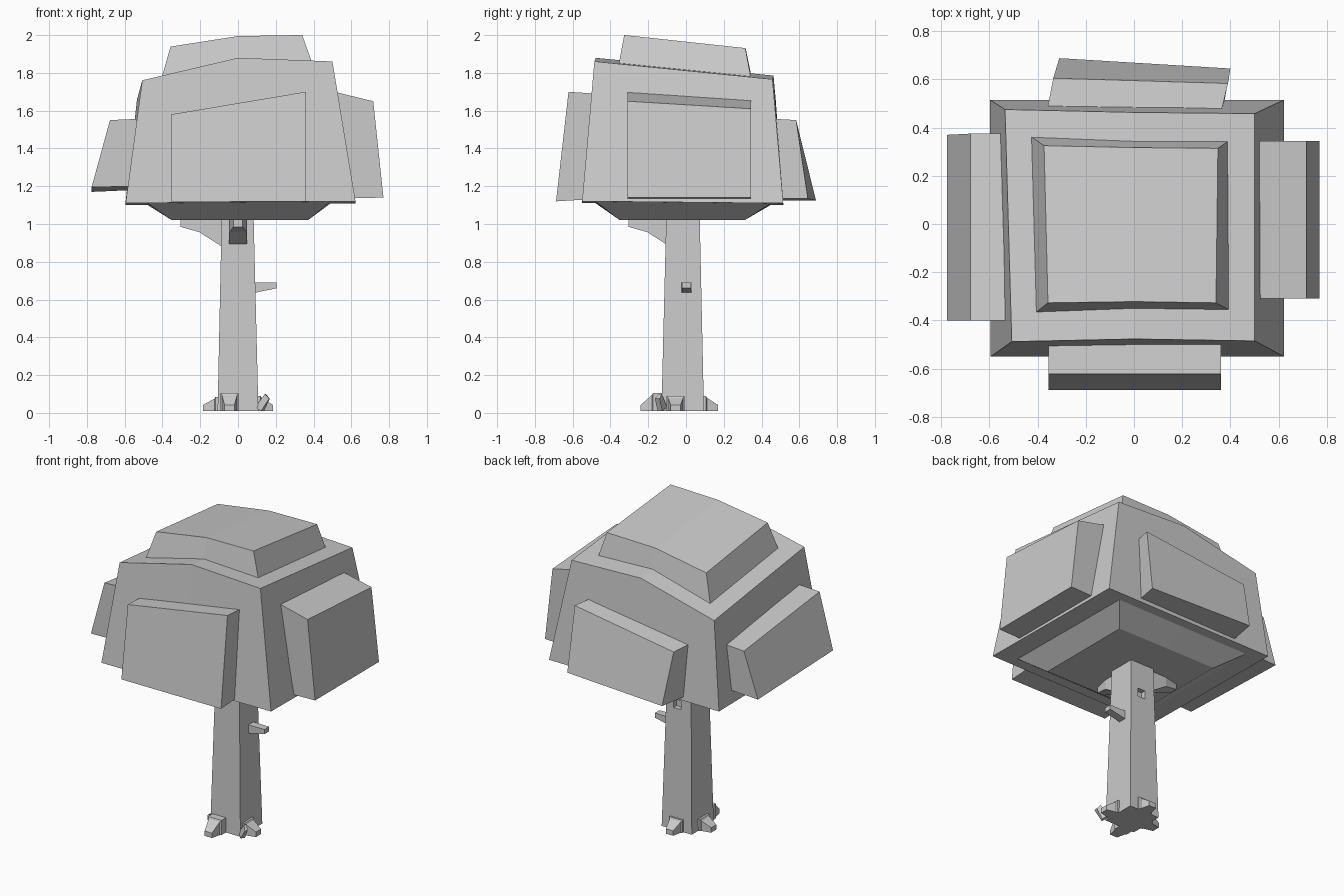
import bpy, bmesh, math
from mathutils import Vector

if "Cube" in bpy.data.objects:
    bpy.data.objects.remove(bpy.data.objects["Cube"])


def loft(name, rings):
    """Skin a stack of equal-sized point rings and close both ends."""
    bm = bmesh.new()
    vs = [[bm.verts.new(p) for p in r] for r in rings]
    n = len(rings[0])
    for a, b in zip(vs, vs[1:]):
        for i in range(n):
            j = (i + 1) % n
            bm.faces.new((a[i], a[j], b[j], b[i]))
    for r in (vs[0], vs[-1]):
        if n == 6:  # two quads meeting along the middle ridge
            bm.faces.new((r[0], r[1], r[4], r[5]))
            bm.faces.new((r[1], r[2], r[3], r[4]))
        else:
            bm.faces.new(r)
    bmesh.ops.recalc_face_normals(bm, faces=bm.faces)
    me = bpy.data.meshes.new(name)
    bm.to_mesh(me)
    bm.free()
    ob = bpy.data.objects.new(name, me)
    bpy.context.collection.objects.link(ob)
    return ob


def rect(x0, x1, y0, y1, z):
    return [(x0, y0, z), (x1, y0, z), (x1, y1, z), (x0, y1, z)]


def limb(name, angle, offset, stations):
    """Tapered limb; stations are (distance, half width, z low, z high)."""
    d = Vector((math.cos(angle), math.sin(angle), 0))
    s = Vector((-d.y, d.x, 0))
    rings = []
    for dist, w, lo, hi in stations:
        p = d * dist + s * offset
        rings.append([p - s * w + Vector((0, 0, lo)), p + s * w + Vector((0, 0, lo)),
                      p + s * w + Vector((0, 0, hi)), p - s * w + Vector((0, 0, hi))])
    return loft(name, rings)


RIGHT, BACK, LEFT, FRONT = (math.radians(a) for a in (0, 90, 180, 270))

# Trunk with a small square hollow in the back
trunk = loft("trunk", [rect(-.108, .108, -.13, .095, .01),
                       rect(-.086, .082, -.104, .072, 1.06)])
hollow = loft("hollow_cutter", [rect(-.02, .035, .045, .15, .79),
                                rect(-.02, .035, .045, .15, .845)])
hollow.hide_render = True
hollow.hide_viewport = True
cut = trunk.modifiers.new("hollow", 'BOOLEAN')
cut.operation = 'DIFFERENCE'
cut.solver = 'EXACT'
cut.object = hollow

# Roots
for nm, ang, off, tip, tz in (("front", FRONT, -.045, .24, .105), ("back", BACK, 0, .17, .09),
                              ("left", LEFT, .02, .185, .085), ("right", RIGHT, -.055, .185, .09)):
    limb(nm + "_root", ang, off, [(.05, .048, .01, tz), (tip - .065, .048, .01, tz),
                                  (tip - .06, .04, .01, tz - .01), (tip, .026, .01, .042)])
loft("corner_root", [[(.09, -.12, .03), (.122, -.15, .01), (.138, -.125, .01), (.11, -.10, .03)],
                     [(.142, -.142, .10), (.165, -.165, .075), (.168, -.14, .075), (.148, -.128, .10)]])

# Branches
for nm, ang in (("front", FRONT), ("left", LEFT)):
    limb(nm + "_branch", ang, 0, [(.05, .047, .85, 1.05), (.10, .047, .89, 1.05),
                                  (.205, .046, .957, 1.05), (.305, .024, .985, 1.03)])
limb("branch_stub", RIGHT, .003, [(.06, .026, .63, .69), (.205, .024, .66, .69)])


# Canopy: rings of six points, with a ridge line at x = 0
def ring(fl, fr, br, bl, front_mid, back_mid, height):
    pts = [fl, (0, front_mid), fr, br, (0, back_mid), bl]
    return [(x, y, height(x, y)) for x, y in pts]


def crown_z(x, y):
    return 1.88 + (.237 * x if x < 0 else -.04 * x) - .1 * (y + .48)


def cap_z(x, y):
    return 1.995 + (.157 * x if x < 0 else .015 * x) - .108 * (y + .325)


def brim_z(x, y):
    return 1.11 + .008 * x - .01 * y


loft("canopy", [
    ring((-.35, -.35), (.37, -.35), (.37, .31), (-.35, .31), -.35, .31, lambda x, y: 1.02),
    ring((-.48, -.48), (.49, -.48), (.49, .45), (-.48, .45), -.48, .45, brim_z),
    ring((-.595, -.55), (.622, -.55), (.622, .515), (-.597, .515), -.55, .515, brim_z),
    ring((-.507, -.488), (.50, -.485), (.50, .458), (-.535, .475), -.477, .463, crown_z),
    ring((-.405, -.365), (.393, -.355), (.388, .342), (-.425, .36), -.35, .343, crown_z),
    ring((-.357, -.327), (.34, -.327), (.348, .314), (-.373, .325), -.322, .317, cap_z)])

# Leaf slabs on the four sides: outer quad, then inner quad
loft("front_leaf_slab", [
    [(-.355, -.688, 1.12), (.36, -.688, 1.12), (.36, -.622, 1.70), (-.355, -.622, 1.58)],
    [(-.355, -.52, 1.13), (.36, -.52, 1.13), (.36, -.48, 1.69), (-.355, -.48, 1.575)]])
loft("back_leaf_slab", [
    [(-.31, .688, 1.125), (.40, .645, 1.135), (.39, .583, 1.55), (-.335, .605, 1.45)],
    [(-.345, .49, 1.125), (.37, .48, 1.135), (.36, .46, 1.557), (-.36, .475, 1.46)]])
loft("left_leaf_slab", [
    [(-.775, -.40, 1.195), (-.775, .37, 1.17), (-.678, .375, 1.46), (-.678, -.40, 1.55)],
    [(-.55, -.40, 1.20), (-.55, .37, 1.18), (-.52, .375, 1.47), (-.52, -.40, 1.557)]])
loft("right_leaf_slab", [
    [(.77, -.31, 1.14), (.77, .345, 1.14), (.716, .345, 1.61), (.716, -.31, 1.65)],
    [(.57, -.31, 1.135), (.57, .345, 1.135), (.51, .345, 1.655), (.51, -.31, 1.70)]])
